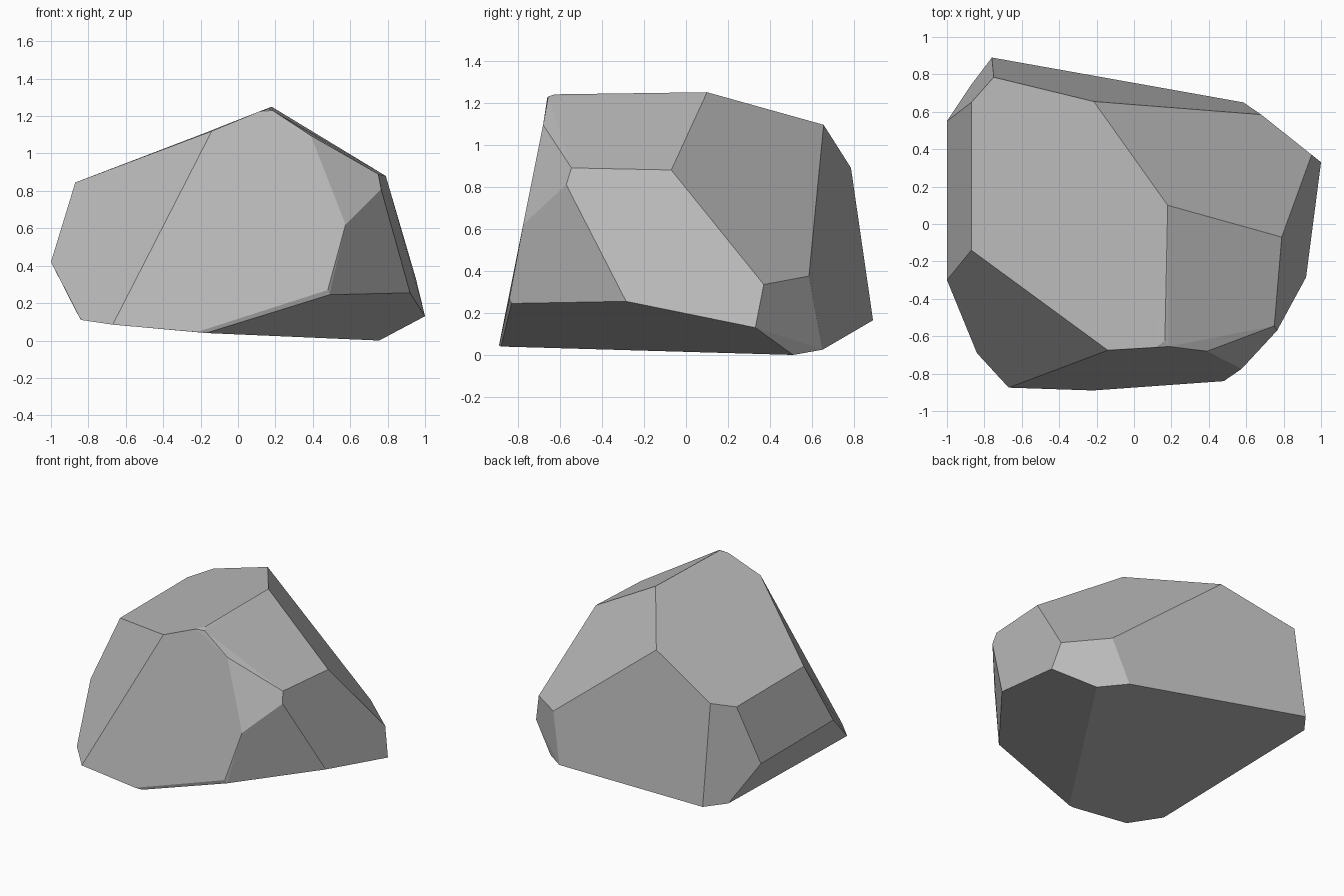
import bpy
import bmesh
from math import radians

cube = bpy.data.objects.get("Cube")
if cube:
    bpy.data.objects.remove(cube, do_unlink=True)


def make_material(name, value):
    """Flat, matte, neutral grey material."""
    colour = (value, value, value, 1)
    material = bpy.data.materials.new(name)
    material.use_nodes = True
    material.diffuse_color = colour
    shader = next(node for node in material.node_tree.nodes
                  if node.type == "BSDF_PRINCIPLED")
    shader.inputs["Base Color"].default_value = colour
    shader.inputs["Roughness"].default_value = 1
    return material


def make_rock(name, material, *corner_groups):
    """Wrap a convex skin around the chiselled corners and merge flat facets."""
    mesh = bpy.data.meshes.new(name)
    bm = bmesh.new()
    for group in corner_groups:
        for corner in group:
            bm.verts.new(corner)
    hull = bmesh.ops.convex_hull(bm, input=bm.verts[:])
    unused = {item for key in ("geom_interior", "geom_unused")
              for item in hull[key] if isinstance(item, bmesh.types.BMVert)}
    bmesh.ops.delete(bm, geom=list(unused), context="VERTS")
    bmesh.ops.dissolve_limit(bm, angle_limit=radians(4),
                             verts=bm.verts[:], edges=bm.edges[:])
    bmesh.ops.recalc_face_normals(bm, faces=bm.faces[:])
    for face in bm.faces:
        face.smooth = False
    bm.to_mesh(mesh)
    bm.free()
    mesh.materials.append(material)
    rock = bpy.data.objects.new(name, mesh)
    bpy.context.collection.objects.link(rock)
    return rock


# Sloping crown, from the peak round to the left edge
crown = [
    (.18, .1, 1.25), (.165, -.625, 1.24), (.185, -.655, 1.23),
    (.115, -.66, 1.225), (-.14, -.675, 1.12), (-.87, -.14, .845),
    (-.87, .65, .845), (-.75, .785, .89), (-.215, .655, 1.095),
]

# Shoulder below the peak
shoulder = [
    (.39, -.68, 1.095), (.75, -.545, .89), (.79, -.07, .88),
    (.765, -.57, .81), (.575, -.775, .62),
]

# Widest band around the sides
belly = [
    (.48, -.84, .27), (.49, -.83, .245), (.92, -.285, .255),
    (.95, .37, .335), (1, .33, .13), (.68, .585, .375),
    (-1, .55, .42), (-1, -.3, .42),
]

# Underside rim
base = [
    (-.17, -.88, .04), (-.22, -.89, .045), (-.67, -.875, .085),
    (-.84, -.69, .11), (-.87, .745, .165), (-.76, .89, .165),
    (.585, .65, .025), (.755, .51, 0),
]

stone_grey = make_material("stone grey", .5)
make_rock("rock", stone_grey, crown, shoulder, belly, base)
